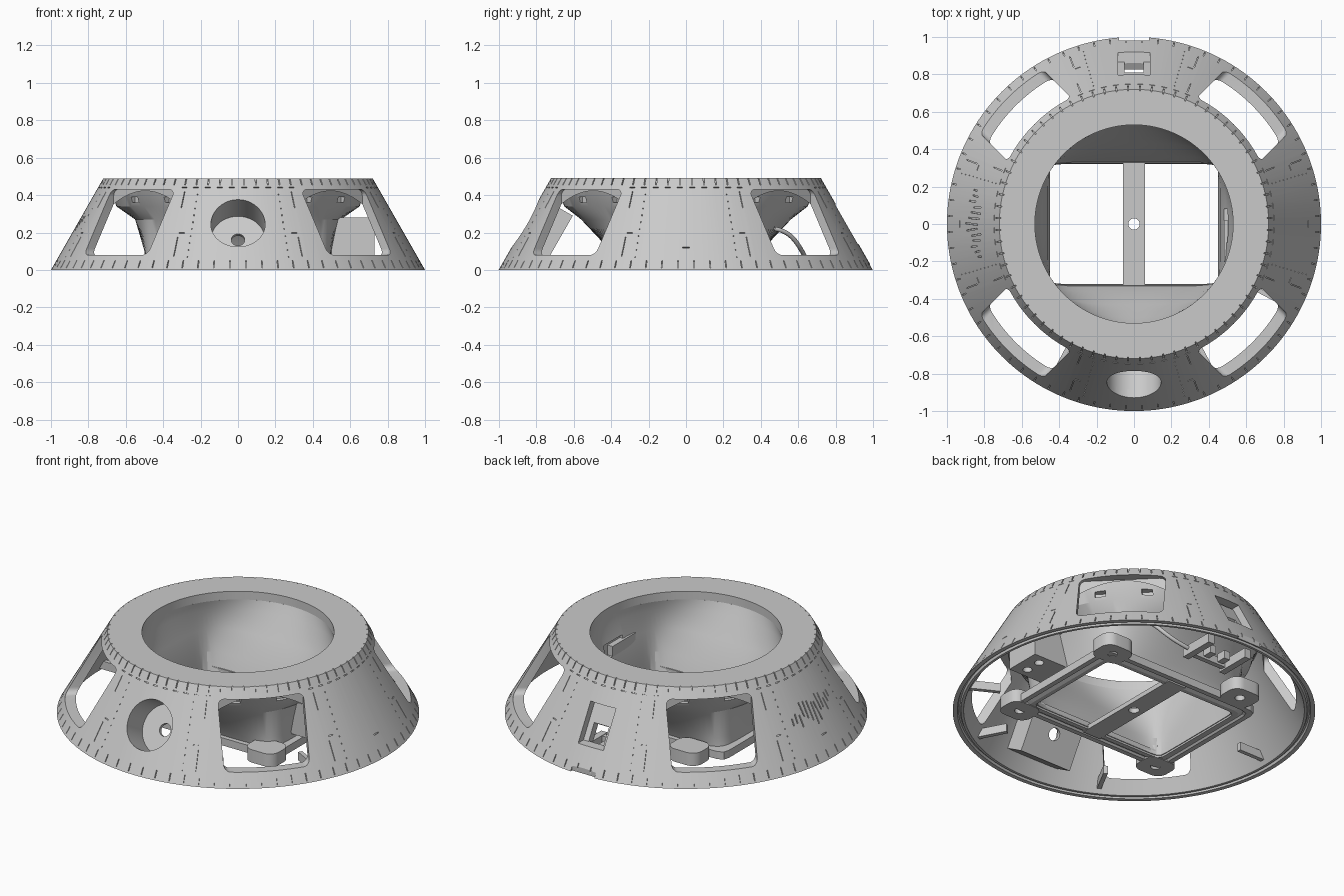
import bpy, bmesh, math, random
from mathutils import Matrix, Vector

random.seed(4)
if "Cube" in bpy.data.objects:
    bpy.data.objects.remove(bpy.data.objects["Cube"])

GREY = (0.59, 0.59, 0.59, 1)
grey = bpy.data.materials.new("light grey plastic")
grey.use_nodes = True
grey.diffuse_color = GREY
grey.node_tree.nodes["Principled BSDF"].inputs["Base Color"].default_value = GREY

BASE_R, TOP_R, HEIGHT = 1.0, 0.72, 0.49
TILT = math.atan2(BASE_R - TOP_R, HEIGHT)


def frame(deg, z):
    """Matrix on the sloped skin: x along the skin, y up the slope, z outward."""
    a = math.radians(deg)
    radial = Vector((math.cos(a), math.sin(a), 0))
    tangent = Vector((-math.sin(a), math.cos(a), 0))
    normal = radial * math.cos(TILT) + Vector((0, 0, math.sin(TILT)))
    pos = radial * (BASE_R - z * math.tan(TILT)) + Vector((0, 0, z))
    m = Matrix((tangent, normal.cross(tangent), normal)).transposed().to_4x4()
    return Matrix.Translation(pos) @ m


def make(name, bm):
    bmesh.ops.recalc_face_normals(bm, faces=bm.faces)
    me = bpy.data.meshes.new(name)
    bm.to_mesh(me)
    bm.free()
    me.materials.append(grey)
    ob = bpy.data.objects.new(name, me)
    bpy.context.collection.objects.link(ob)
    return ob


def add_box(bm, size, at=(0, 0, 0), m=Matrix()):
    mat = m @ Matrix.Translation(at) @ Matrix.Diagonal((*size, 1))
    return bmesh.ops.create_cube(bm, size=1, matrix=mat)["verts"]


def add_span(bm, lo, hi):
    return add_box(bm, [b - a for a, b in zip(lo, hi)], [(a + b) / 2 for a, b in zip(lo, hi)])


def round_edges(bm, verts, axis, radius):
    """Round the box edges that run along the given direction."""
    edges = {e for v in verts for e in v.link_edges
             if abs((e.verts[0].co - e.verts[1].co).normalized().dot(axis)) > 0.9}
    bmesh.ops.bevel(bm, geom=list(edges), offset=radius, segments=6, profile=0.5, affect="EDGES")


def add_cyl(bm, r, lo, hi, m=Matrix(), seg=48):
    bmesh.ops.create_cone(bm, cap_ends=True, segments=seg, radius1=r, radius2=r, depth=hi - lo,
                          matrix=m @ Matrix.Translation((0, 0, (lo + hi) / 2)))


def loft(name, rings):
    """Join a cyclic list of equally sized rings into a closed solid."""
    bm = bmesh.new()
    vs = [[bm.verts.new(p) for p in ring] for ring in rings]
    for a, b in zip(vs, vs[1:] + vs[:1]):
        for i in range(len(a)):
            j = (i + 1) % len(a)
            bm.faces.new((a[i], a[j], b[j], b[i]))
    return make(name, bm)


def ring(z, a, b, n=2, count=128):
    """Superellipse: round for n = 2, nearly rectangular for large n."""
    pts = []
    for i in range(count):
        t = 2 * math.pi * i / count
        c, s = math.cos(t), math.sin(t)
        k = (abs(c / a) ** n + abs(s / b) ** n) ** (-1 / n)
        pts.append((k * c, k * s, z))
    return pts


def area(me):
    return sum(p.area for p in me.polygons)


def evaluated(ob):
    dg = bpy.context.evaluated_depsgraph_get()
    me = bpy.data.meshes.new_from_object(ob.evaluated_get(dg))
    ob.modifiers.clear()
    return me


def cut(ob, fill):
    """Subtract the shapes that fill() makes; retry if a solver loses the body."""
    bm = bmesh.new()
    fill(bm)
    cutter = make("cutter", bm)
    for solver, turn in [(s, t) for t in (0, 0.0013) for s in ("MANIFOLD", "EXACT", "FLOAT")]:
        cutter.rotation_euler.z = turn
        mod = ob.modifiers.new("cut", "BOOLEAN")
        mod.operation, mod.solver, mod.object = "DIFFERENCE", solver, cutter
        me = evaluated(ob)
        changed = len(me.vertices) != len(ob.data.vertices)
        if changed and area(me) > 0.6 * area(ob.data):
            ob.data = me
            break
    bpy.data.objects.remove(cutter)


# Sloped outer skin with flat top and a groove in its bottom rim
profile = [(1, 0), (0.72, 0.49), (0.53, 0.49), (0.53, 0.44), (0.69, 0.44),
           (0.94, 0), (0.955, 0), (0.96, 0.015), (0.97, 0.015), (0.975, 0)]
skin = loft("outer_skin", [ring(z, r, r, 2, 160) for r, z in profile])

# Inner funnel, round at the top and rectangular at the bottom
funnel = loft("inner_funnel", [
    ring(0.44, 0.53, 0.53), ring(0.44, 0.685, 0.685), ring(0.34, 0.65, 0.65),
    ring(0.27, 0.55, 0.56, 2.6), ring(0.1, 0.5, 0.4, 6), ring(0.015, 0.5, 0.37, 12),
    ring(0.015, 0.45, 0.32, 24), ring(0.13, 0.46, 0.36, 9), ring(0.26, 0.49, 0.43, 4),
    ring(0.38, 0.525, 0.5, 2.4)])


# Rounded window on a diagonal
def window(bm, deg):
    verts = add_span(bm, (0.7, -0.24, 0.08), (1.1, 0.24, 0.43))
    round_edges(bm, verts, Vector((1, 0, 0)), 0.035)
    bm.transform(Matrix.Rotation(math.radians(deg), 4, "Z"))


# Back recess and cable notch
def back_openings(bm):
    add_span(bm, (-0.085, 0.6, 0.14), (0.085, 1.1, 0.35))
    add_span(bm, (-0.08, 0.981, -0.05), (0.08, 1.1, 0.04))


# Engraved ticks, dashes, panel lines and rivet rows
def engraving(bm):
    def mark(deg, z, w, h):
        add_box(bm, (w, h, 0.016), m=frame(deg, z))
    for i in range(72):
        deg = 5 * i + 2.5
        mark(deg, 0.475, 0.006, 0.05)
        mark(deg, 0.03, 0.005, 0.045)
        if abs(deg % 90 - 45) > 19:
            mark(deg, 0.44, 0.03, 0.005)
    for side in range(0, 360, 90):
        for s in (-1, 1):
            mark(side + s * 21, 0.125, 0.004, 0.12)
            mark(side + s * 19.8, 0.198, 0.03, 0.005)
            mark(side + s * 22, 0.375, 0.004, 0.1)
            for k in range(10):
                mark(side + s * 16.4, 0.07 + k * 0.037, 0.005, 0.007)
    mark(0, 0.12, 0.04, 0.006)


# Scarred patch on the right side
def scratches(bm):
    for i in range(13):
        m = frame(180 + (i - 6) * 2, 0.25 + random.uniform(-0.03, 0.03))
        m = m @ Matrix.Rotation(random.uniform(-0.08, 0.08), 4, "Z")
        add_box(bm, (0.007, 0.13 - abs(i - 6) * 0.015, 0.016), m=m)


port = frame(270, 0.25)


def port_bore(bm):
    add_cyl(bm, 0.145, -0.18, 0.15, port)


# Cut the left half, mirror it, then scar the right side
for deg in (45, 315):
    cut(skin, lambda b: window(b, deg))
for fill in (back_openings, port_bore, engraving):
    cut(skin, fill)
mirror = skin.modifiers.new("mirror", "MIRROR")
mirror.use_bisect_axis[0] = True
skin.data = evaluated(skin)
cut(skin, scratches)

# Tilted housing behind the front round port
bm = bmesh.new()
add_box(bm, (0.35, 0.315, 0.165), (0, 0.0025, -0.1175), port)
housing = make("port_housing", bm)
cut(housing, port_bore)
cut(housing, lambda b: add_cyl(b, 0.036, -0.3, -0.1, port))


# Slots in the funnel underside and its left wall
def funnel_slots(bm):
    for q in range(4):
        m = Matrix.Rotation(math.radians(45 + 90 * q), 4, "Z")
        for t in (-0.13, 0.13):
            add_box(bm, (0.1, 0.06, 0.03), (0.67, t, 0.375), m)
    add_span(bm, (0.45, -0.1, 0.22), (0.515, 0.08, 0.3))


cut(funnel, funnel_slots)

# Rectangular bottom frame with rounded screw lugs
loft("bottom_frame", [ring(z, a, b, 24) for z, a, b in
                      [(0.05, 0.54, 0.41), (0.004, 0.54, 0.41), (0.004, 0.51, 0.38),
                       (0.014, 0.5, 0.37), (0.004, 0.48, 0.35), (0.004, 0.455, 0.325),
                       (0.05, 0.455, 0.325)]])
lugs = []
for x, y in [(0.49, 0.4), (0.48, -0.41), (-0.49, -0.4), (-0.36, 0.48)]:
    bm = bmesh.new()
    verts = add_box(bm, (0.2, 0.17, 0.078), (x, y, 0.04))
    round_edges(bm, verts, Vector((0, 0, 1)), 0.06)
    lug = make("screw_lug", bm)
    cut(lug, lambda b: add_cyl(b, 0.028, -0.1, 0.06, Matrix.Translation((x, y, 0)), 24))
    lugs.append(lug)

# Crossbar with a centre hole
bm = bmesh.new()
add_span(bm, (-0.06, -0.365, 0.002), (0.06, 0.37, 0.03))
bar = make("crossbar", bm)
cut(bar, lambda b: add_cyl(b, 0.03, -0.1, 0.2, seg=32))

# Side box with two screw holes
bm = bmesh.new()
add_span(bm, (0.48, -0.2, 0.08), (0.73, 0.02, 0.28))
box = make("side_box", bm)
cut(box, lambda b: [add_cyl(b, 0.026, -0.1, 0.14, Matrix.Translation((0.65, y, 0)), 24) for y in (-0.14, -0.04)])

# Socket plate behind the back recess, with its bracket
socket = frame(90, 0.245)
bm = bmesh.new()
add_box(bm, (0.22, 0.28, 0.045), (0, 0, -0.07), socket)
plate = make("socket_plate", bm)
cut(plate, lambda b: add_box(b, (0.1, 0.11, 0.3), (0, -0.04, -0.07), socket))
bm = bmesh.new()
for s in (-1, 1):
    add_span(bm, (s * 0.13 - 0.02, 0.6, 0.02), (s * 0.13 + 0.02, 0.82, 0.078))
    add_span(bm, (s * 0.05 - 0.02, 0.68, 0.02), (s * 0.05 + 0.02, 0.74, 0.07))
add_span(bm, (-0.15, 0.62, 0.03), (0.15, 0.65, 0.075))
make("socket_bracket", bm)

# Ribs reaching inward from the skin
bm = bmesh.new()
for deg in (-28, 180, 242, 298):
    m = Matrix.Rotation(math.radians(deg), 4, "Z")
    add_box(bm, (0.17, 0.025, 0.05), (0.84, 0, 0.05), m)
make("inner_ribs", bm)

# Loose cable from the socket
curve = bpy.data.curves.new("cable", "CURVE")
curve.dimensions, curve.bevel_depth, curve.bevel_resolution = "3D", 0.012, 3
spline = curve.splines.new("NURBS")
path = [(0.14, 0.64, 0.06), (0.26, 0.63, 0.08), (0.33, 0.59, 0.16), (0.37, 0.53, 0.21), (0.39, 0.47, 0.22)]
spline.points.add(len(path) - 1)
for p, co in zip(spline.points, path):
    p.co = (*co, 1)
spline.use_endpoint_u = True
curve.materials.append(grey)
bpy.context.collection.objects.link(bpy.data.objects.new("cable", curve))

# Smooth the round parts, keeping edges sharp
bpy.ops.object.select_all(action="DESELECT")
for ob in [skin, funnel, housing, bar, *lugs]:
    ob.select_set(True)
bpy.context.view_layer.objects.active = skin
bpy.ops.object.shade_smooth_by_angle(angle=math.radians(25))
